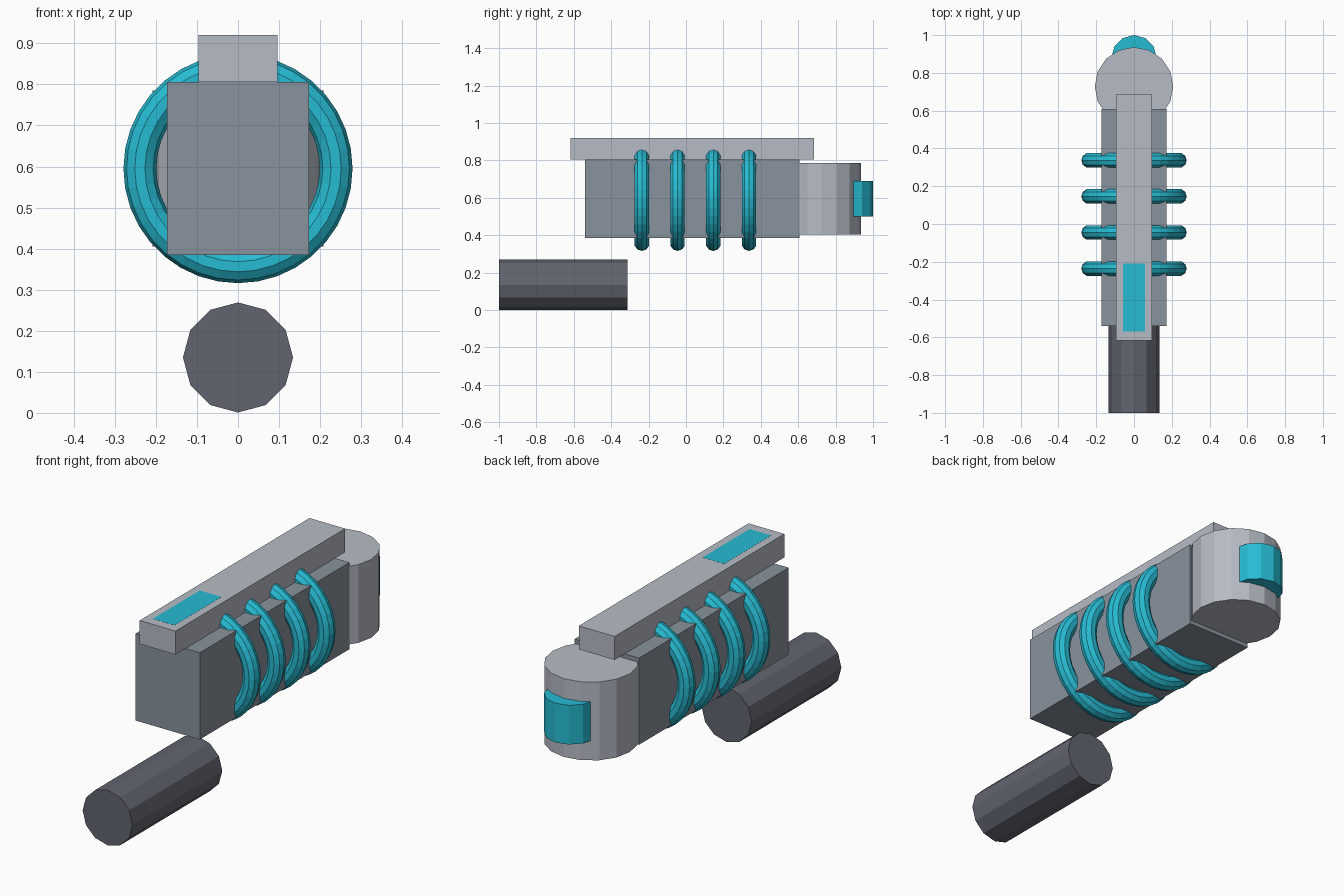
import bpy
from math import pi

if "Cube" in bpy.data.objects:
    bpy.data.objects.remove(bpy.data.objects["Cube"])


def material(name, color):
    m = bpy.data.materials.new(name)
    m.diffuse_color = (*color, 1)
    m.use_nodes = True
    m.node_tree.nodes["Principled BSDF"].inputs["Base Color"].default_value = m.diffuse_color
    return m


cyan = material("cyan", (0.02, 0.50, 0.65))
slate = material("slate", (0.25, 0.29, 0.34))
light = material("light_grey", (0.47, 0.50, 0.56))
dark = material("dark_grey", (0.12, 0.13, 0.16))


def finish(name, mat):
    o = bpy.context.object
    o.name = name
    o.data.materials.append(mat)
    return o


def box(name, x, y, z, mat):
    """Box from (min, max) ranges."""
    lo, hi = zip(x, y, z)
    bpy.ops.mesh.primitive_cube_add(
        size=1, location=[(a + b) / 2 for a, b in zip(lo, hi)])
    bpy.context.object.scale = [b - a for a, b in zip(lo, hi)]
    return finish(name, mat)


def cylinder(name, sides, r, depth, loc, mat, rot=(0, 0, 0)):
    bpy.ops.mesh.primitive_cylinder_add(
        vertices=sides, radius=r, depth=depth, location=loc, rotation=rot)
    return finish(name, mat)


# Main housing and top rail
box("body", (-0.173, 0.173), (-0.54, 0.608), (0.385, 0.806), slate)
box("top_rail", (-0.096, 0.096), (-0.617, 0.685), (0.806, 0.92), light)

# Glowing strip flush with the top of the rail
box("rail_light", (-0.058, 0.058), (-0.57, -0.21), (0.88, 0.9205), cyan)

# Rear drum with glowing core
cylinder("rear_drum", 16, 0.208, 0.38, (0, 0.728, 0.595), light)
cylinder("rear_core", 12, 0.12, 0.19, (0, 0.88, 0.595), cyan)

# Lower front tube
cylinder("front_tube", 12, 0.134, 0.688, (0, -0.656, 0.135), dark, (pi / 2, 0, 0))

# Coils around the body
for i in range(4):
    bpy.ops.mesh.primitive_torus_add(
        major_segments=36, minor_segments=10, major_radius=0.239, minor_radius=0.04,
        location=(0, -0.236 + 0.191 * i, 0.595), rotation=(pi / 2, 0, 0))
    finish(f"coil_{i + 1}", cyan)
